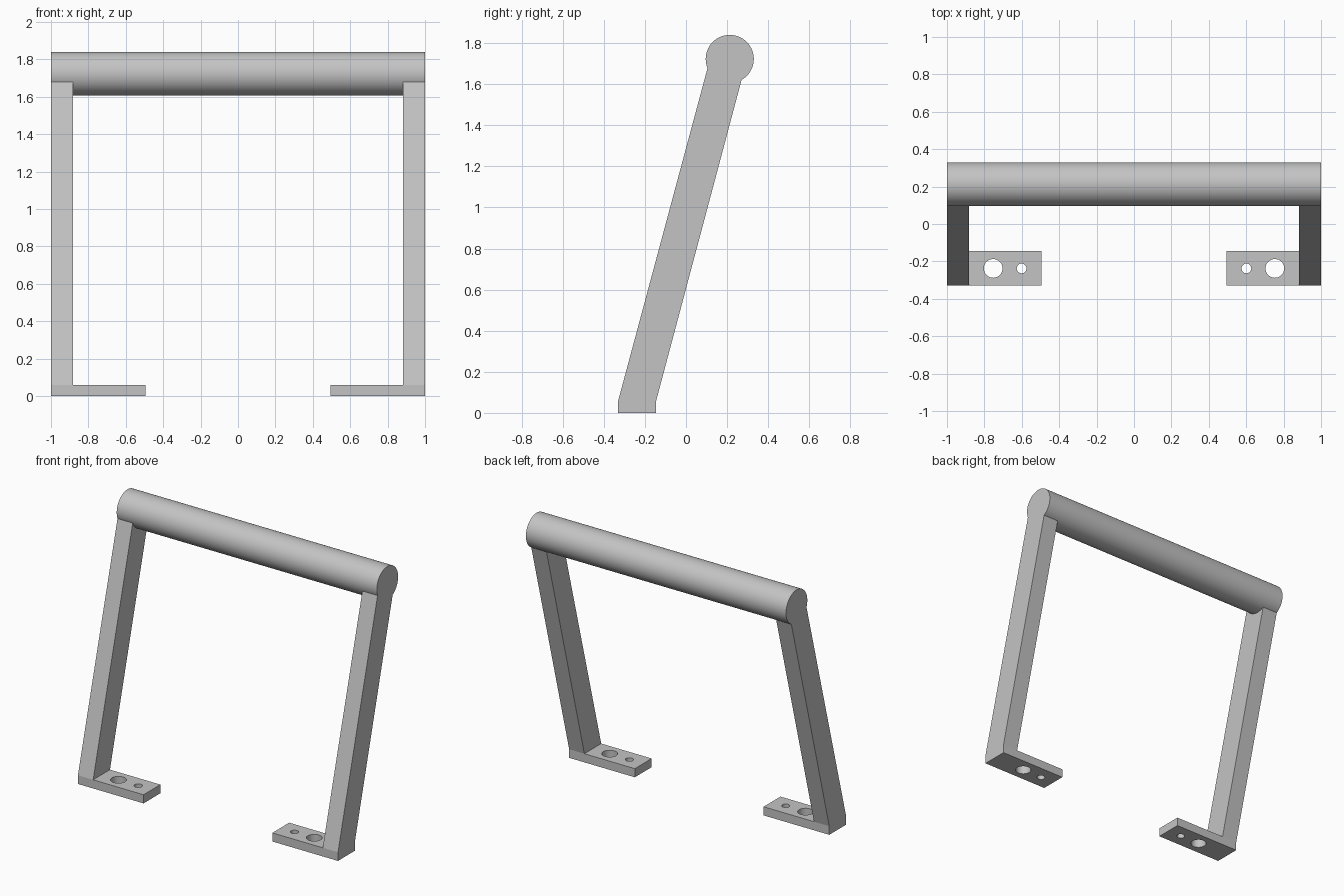
import bpy, bmesh, math
from mathutils import Matrix, Vector

if "Cube" in bpy.data.objects:
    bpy.data.objects.remove(bpy.data.objects["Cube"])

metal = bpy.data.materials.new("grey metal")
metal.diffuse_color = (0.55, 0.55, 0.55, 1)
metal.use_nodes = True
metal.node_tree.nodes["Principled BSDF"].inputs["Base Color"].default_value = metal.diffuse_color

# local x, y, z -> world y, z, x, for outlines drawn in the side plane
SIDE = Matrix(((0, 0, 1, 0), (1, 0, 0, 0), (0, 1, 0, 0), (0, 0, 0, 1)))


def arc(cx, cy, r, start=0, end=360, n=48):
    """Points along an arc; a full turn leaves out the repeated end point."""
    steps = n if end - start == 360 else n - 1
    angles = [math.radians(start + (end - start) * i / steps) for i in range(n)]
    return [(cx + r * math.cos(a), cy + r * math.sin(a)) for a in angles]


def extrude(name, loops, low, high, frame=Matrix()):
    """Solid from a flat outline, with any further loops cut out as holes."""
    curve = bpy.data.curves.new(name, 'CURVE')
    curve.dimensions = '2D'
    curve.fill_mode = 'BOTH'
    curve.extrude = (high - low) / 2
    for loop in loops:
        spline = curve.splines.new('POLY')
        spline.points.add(len(loop) - 1)
        for point, (x, y) in zip(spline.points, loop):
            point.co = (x, y, 0, 1)
        spline.use_cyclic_u = True
    helper = bpy.data.objects.new(name + "_outline", curve)
    bpy.context.collection.objects.link(helper)
    bpy.context.view_layer.update()
    mesh = bpy.data.meshes.new_from_object(
        helper.evaluated_get(bpy.context.evaluated_depsgraph_get()))
    bpy.data.objects.remove(helper)
    mesh.transform(frame @ Matrix.Translation(Vector((0, 0, (low + high) / 2))))

    bm = bmesh.new()
    bm.from_mesh(mesh)
    bmesh.ops.remove_doubles(bm, verts=bm.verts, dist=1e-5)
    bmesh.ops.recalc_face_normals(bm, faces=bm.faces)
    bm.to_mesh(mesh)
    bm.free()
    mesh.materials.clear()
    mesh.materials.append(metal)

    obj = bpy.data.objects.new(name, mesh)
    bpy.context.collection.objects.link(obj)
    bpy.ops.object.select_all(action='DESELECT')
    obj.select_set(True)
    bpy.context.view_layer.objects.active = obj
    bpy.ops.object.shade_smooth_by_angle(angle=math.radians(30))
    return obj


FRONT, BACK, PLATE = -0.33, -0.145, 0.06   # foot depth range and thickness
BAR_Y, BAR_Z, BAR_R = 0.213, 1.723, 0.117

# Round crossbar
extrude("crossbar", [arc(BAR_Y, BAR_Z, BAR_R, n=96)], -1, 1, SIDE)

# Leaning leg, its top hollowed to sit against the bar
leg = [(FRONT, PLATE), (BACK, PLATE)] + arc(BAR_Y, BAR_Z, BAR_R - 0.001, 300, 201.7, 24)

for side, label in ((-1, "left"), (1, "right")):
    inner, outer = sorted((side * 0.883, side * 1.0))
    extrude(label + "_leg", [leg], inner, outer, SIDE)

    # Foot plate with a large and a small bolt hole
    a, b = side * 0.495, side * 1.0
    mid = (FRONT + BACK) / 2
    plate = [(a, FRONT), (b, FRONT), (b, BACK), (a, BACK)]
    holes = [arc(side * 0.753, mid, 0.05), arc(side * 0.601, mid, 0.026, n=32)]
    extrude(label + "_foot", [plate] + holes, 0, PLATE)
